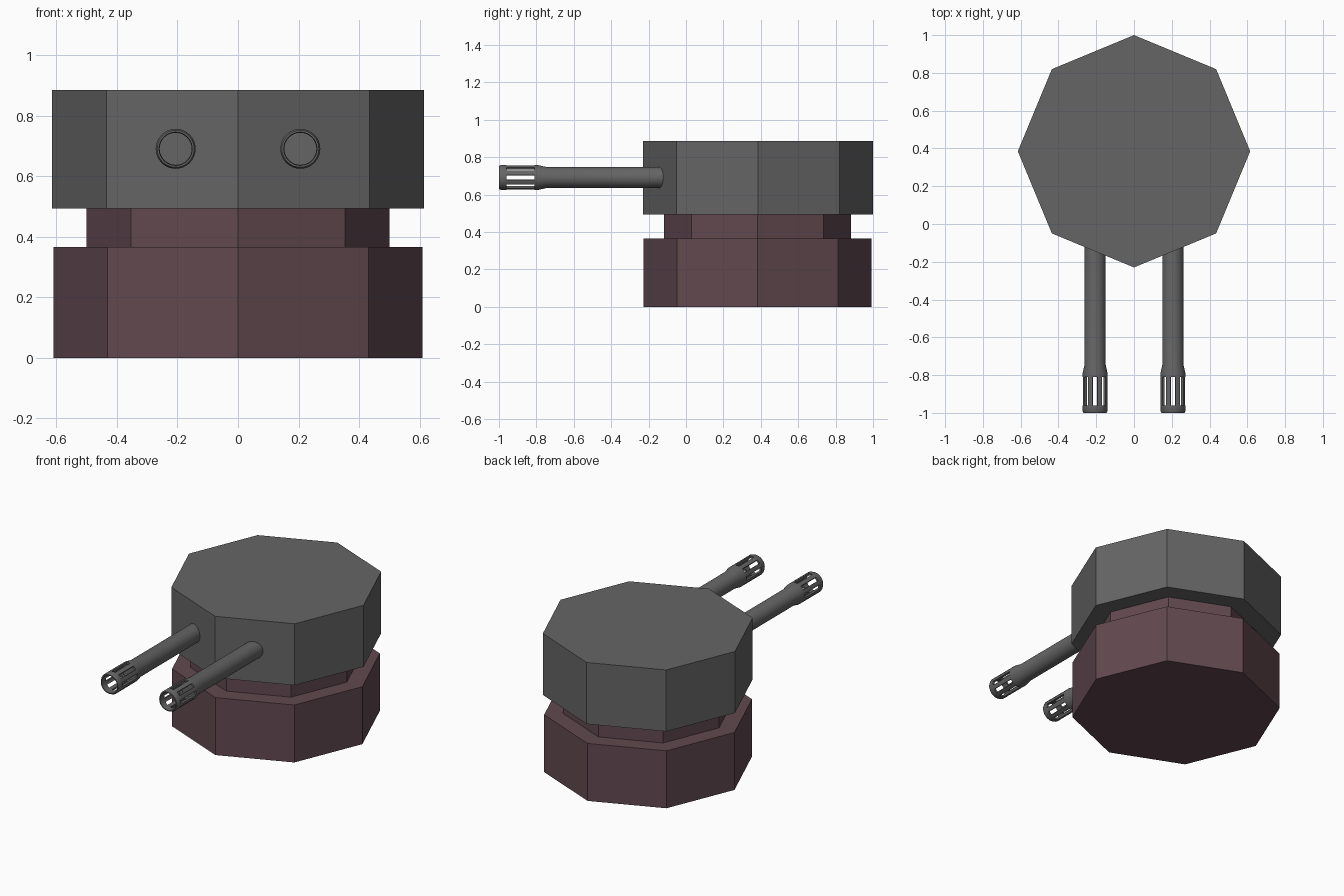
import bpy, bmesh, math

cube = bpy.data.objects.get("Cube")
if cube:
    bpy.data.objects.remove(cube, do_unlink=True)


def material(name, rgb):
    mat = bpy.data.materials.new(name)
    mat.use_nodes = True
    color = (*rgb, 1)
    mat.diffuse_color = color
    mat.node_tree.nodes["Principled BSDF"].inputs["Base Color"].default_value = color
    return mat


GREY = material("gunmetal_grey", (0.13, 0.13, 0.13))
MAROON = material("dark_maroon", (0.122, 0.066, 0.08))


def finish(name, bm, mat):
    bmesh.ops.recalc_face_normals(bm, faces=bm.faces)
    mesh = bpy.data.meshes.new(name)
    bm.to_mesh(mesh)
    bm.free()
    mesh.materials.append(mat)
    obj = bpy.data.objects.new(name, mesh)
    bpy.context.collection.objects.link(obj)
    return obj


def octagon(name, radius, y, bottom, top, mat):
    """Eight-sided block with a corner pointing at the front."""
    bm = bmesh.new()
    bmesh.ops.create_cone(bm, cap_ends=True, segments=8, radius1=radius,
                          radius2=radius, depth=top - bottom)
    # Put corners exactly on the axes
    for v in bm.verts:
        a = round(math.atan2(v.co.y, v.co.x) / (math.pi / 4)) * math.pi / 4
        v.co.x, v.co.y = radius * math.cos(a), radius * math.sin(a)
    bmesh.ops.translate(bm, verts=bm.verts, vec=(0, y, (top + bottom) / 2))
    return finish(name, bm, mat)


# Stacked body
octagon("base", 0.609, 0.382, 0, 0.366, MAROON)
octagon("neck", 0.5, 0.382, 0.366, 0.493, MAROON)
octagon("turret", 0.615, 0.385, 0.493, 0.885, GREY)

# Barrel profile (y, radius): outer skin to the muzzle, then back down the bore
SEGS = 32
PROFILE = [(0, 0.056), (-0.745, 0.056), (-0.79, 0.066), (-0.81, 0.066),
           (-0.96, 0.066), (-0.99, 0.066), (-1, 0.061), (-1, 0.055),
           (-0.96, 0.053), (-0.81, 0.053), (-0.79, 0.053)]
OUTER, INNER = 3, 8     # profile steps that carry the slots


def barrel(name, x, z):
    bm = bmesh.new()
    rings = []
    for y, r in PROFILE:
        angles = [2 * math.pi * k / SEGS for k in range(SEGS)]
        rings.append([bm.verts.new((x + r * math.cos(a), y, z + r * math.sin(a)))
                      for a in angles])

    # Lathed skin, left open where the eight vent slots are
    for i in range(len(rings) - 1):
        for k in range(SEGS):
            if i in (OUTER, INNER) and k % 4 in (0, 3):
                continue
            n = (k + 1) % SEGS
            bm.faces.new((rings[i][k], rings[i][n], rings[i + 1][n], rings[i + 1][k]))
    bm.faces.new(rings[0])
    bm.faces.new(rings[-1])

    # Slot walls joining outer skin to bore
    for s in range(0, SEGS, 4):
        path = [(0, s - 1), (0, s), (0, s + 1), (1, s + 1), (1, s), (1, s - 1)]
        out = [rings[OUTER + e][k % SEGS] for e, k in path]
        inn = [rings[INNER + 1 - e][k % SEGS] for e, k in path]
        for j in range(6):
            n = (j + 1) % 6
            bm.faces.new((out[j], out[n], inn[n], inn[j]))

    obj = finish(name, bm, GREY)
    bpy.ops.object.select_all(action="DESELECT")
    obj.select_set(True)
    bpy.context.view_layer.objects.active = obj
    bpy.ops.object.shade_smooth_by_angle(angle=math.radians(30))


# Twin barrels
for side, x in (("left", 0.206), ("right", -0.206)):
    barrel(side + "_barrel", x, 0.691)
